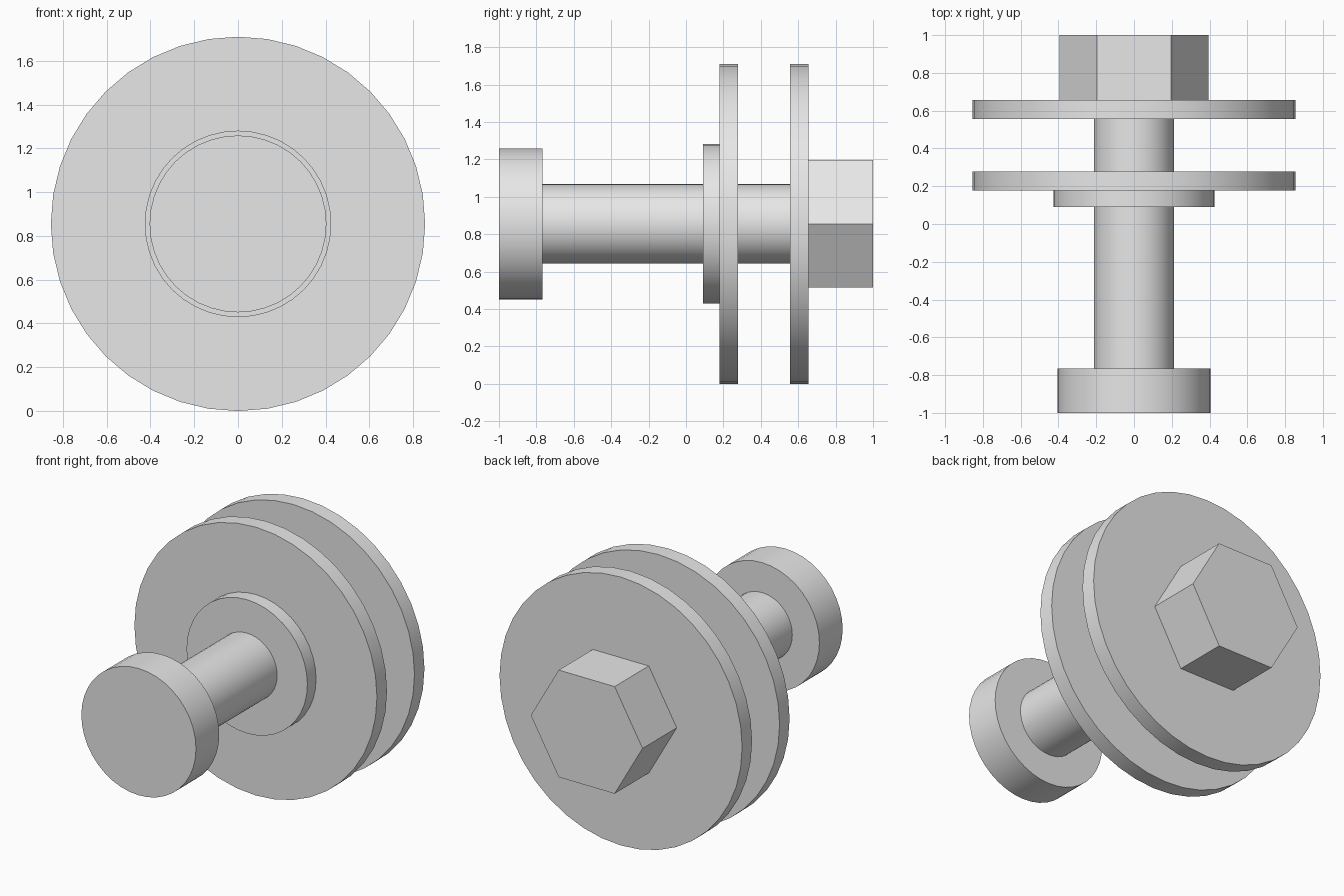
import bpy
import math

cube = bpy.data.objects.get("Cube")
if cube:
    bpy.data.objects.remove(cube, do_unlink=True)

AXIS_HEIGHT = 0.855

grey = bpy.data.materials.new("plain_grey")
grey.use_nodes = True
colour = (0.8, 0.8, 0.8, 1.0)
grey.diffuse_color = colour
grey.node_tree.nodes["Principled BSDF"].inputs["Base Color"].default_value = colour


def turned_part(name, radius, y_front, y_back, sides=40, spin=0.0, smooth=True):
    """Cylinder or prism lying along y on the shared axis."""
    bpy.ops.mesh.primitive_cylinder_add(
        vertices=sides, radius=radius, depth=y_back - y_front,
        location=(0, (y_front + y_back) / 2, AXIS_HEIGHT),
        rotation=(math.pi / 2, spin, 0))
    part = bpy.context.object
    part.name = name
    part.data.materials.append(grey)
    if smooth:
        bpy.ops.object.shade_smooth_by_angle(angle=math.radians(30))
    return part


# Round head and the shaft running through every part
turned_part("round_head", 0.404, -1.0, -0.766)
turned_part("shaft", 0.213, -0.766, 0.656)

# Stepped collar against the front disc
turned_part("collar", 0.426, 0.09, 0.178)

# Pair of wide discs
turned_part("front_disc", 0.855, 0.178, 0.279)
turned_part("back_disc", 0.855, 0.556, 0.656)

# Hexagonal nut with corners to the left and right
turned_part("hex_nut", 0.394, 0.656, 1.0, sides=6, spin=math.pi / 2, smooth=False)
